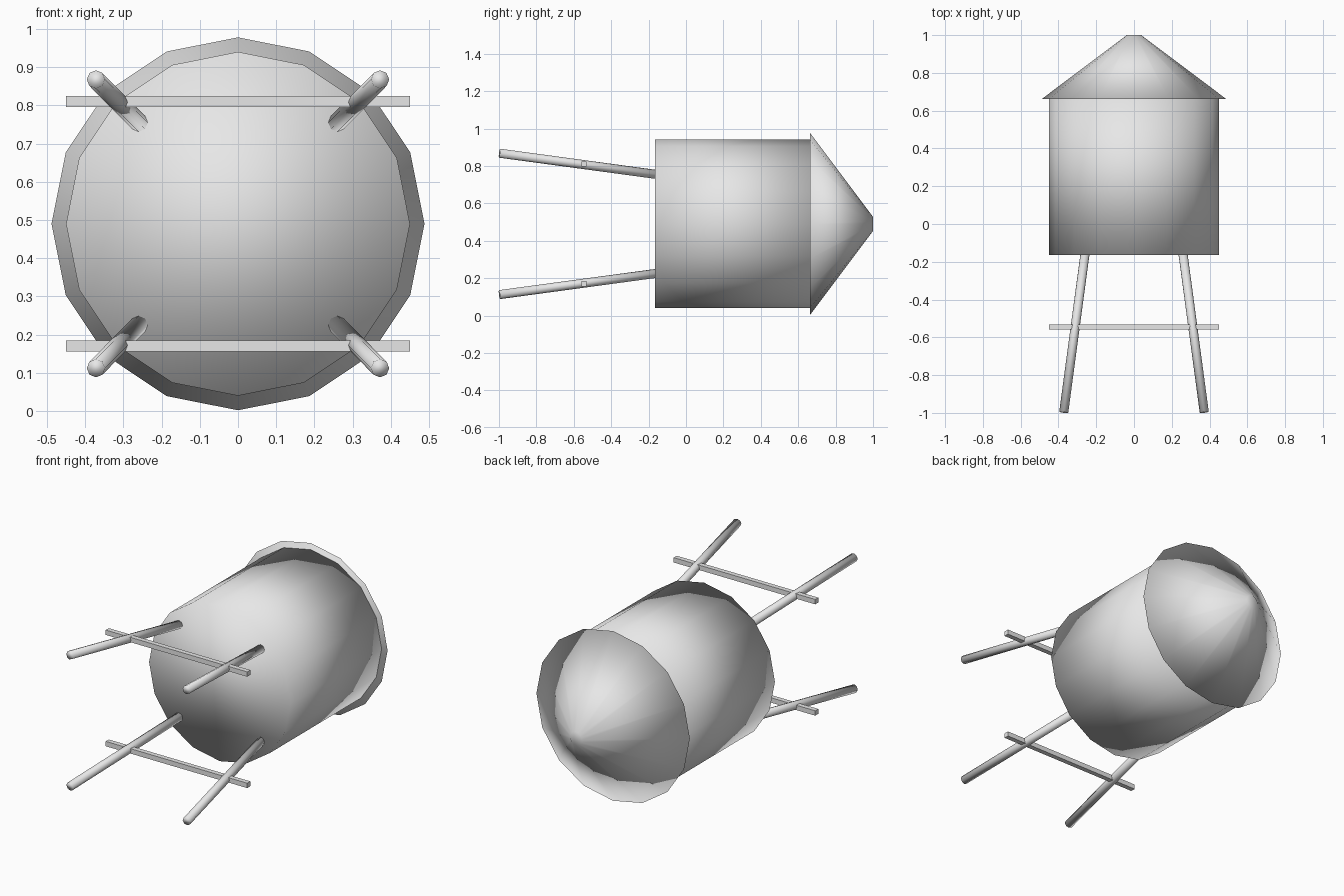
import bpy
from mathutils import Vector

cube = bpy.data.objects.get("Cube")
if cube:
    bpy.data.objects.remove(cube, do_unlink=True)

AXIS_Z = 0.49

grey = bpy.data.materials.new("light_grey")
grey.use_nodes = True
colour = (0.8, 0.8, 0.8, 1)
grey.diffuse_color = colour
grey.node_tree.nodes["Principled BSDF"].inputs["Base Color"].default_value = colour


def finish(name, smooth):
    obj = bpy.context.object
    obj.name = name
    obj.data.materials.append(grey)
    if smooth:
        bpy.ops.object.shade_smooth()
    return obj


def tapered_tube(name, start, end, r_start, r_end, sides):
    """Capped, fully smooth tube between two points."""
    start, end = Vector(start), Vector(end)
    direction = end - start
    bpy.ops.mesh.primitive_cone_add(
        vertices=sides, radius1=r_start, radius2=r_end, depth=direction.length,
        end_fill_type='NGON', location=(start + end) / 2,
        rotation=direction.to_track_quat('Z', 'Y').to_euler())
    return finish(name, True)


# Tank and conical roof, lying along y
tapered_tube("tank", (0, -0.165, AXIS_Z), (0, 0.664, AXIS_Z), 0.45, 0.45, 16)
tapered_tube("roof", (0, 0.662, AXIS_Z), (0, 1, AXIS_Z), 0.488, 0.038, 16)

# Four splayed legs and two cross beams
for v, level in ((1, "upper"), (-1, "lower")):
    for u, side in ((1, "left"), (-1, "right")):
        tapered_tube(f"{level}_{side}_leg",
                     (u * 0.372, -0.997, AXIS_Z + v * 0.378),
                     (u * 0.257, -0.14, AXIS_Z + v * 0.262),
                     0.024, 0.024, 8)
    bpy.ops.mesh.primitive_cube_add(size=1, location=(0, -0.545, AXIS_Z + v * 0.32))
    beam = finish(f"{level}_cross_beam", False)
    beam.scale = (0.9, 0.028, 0.028)
